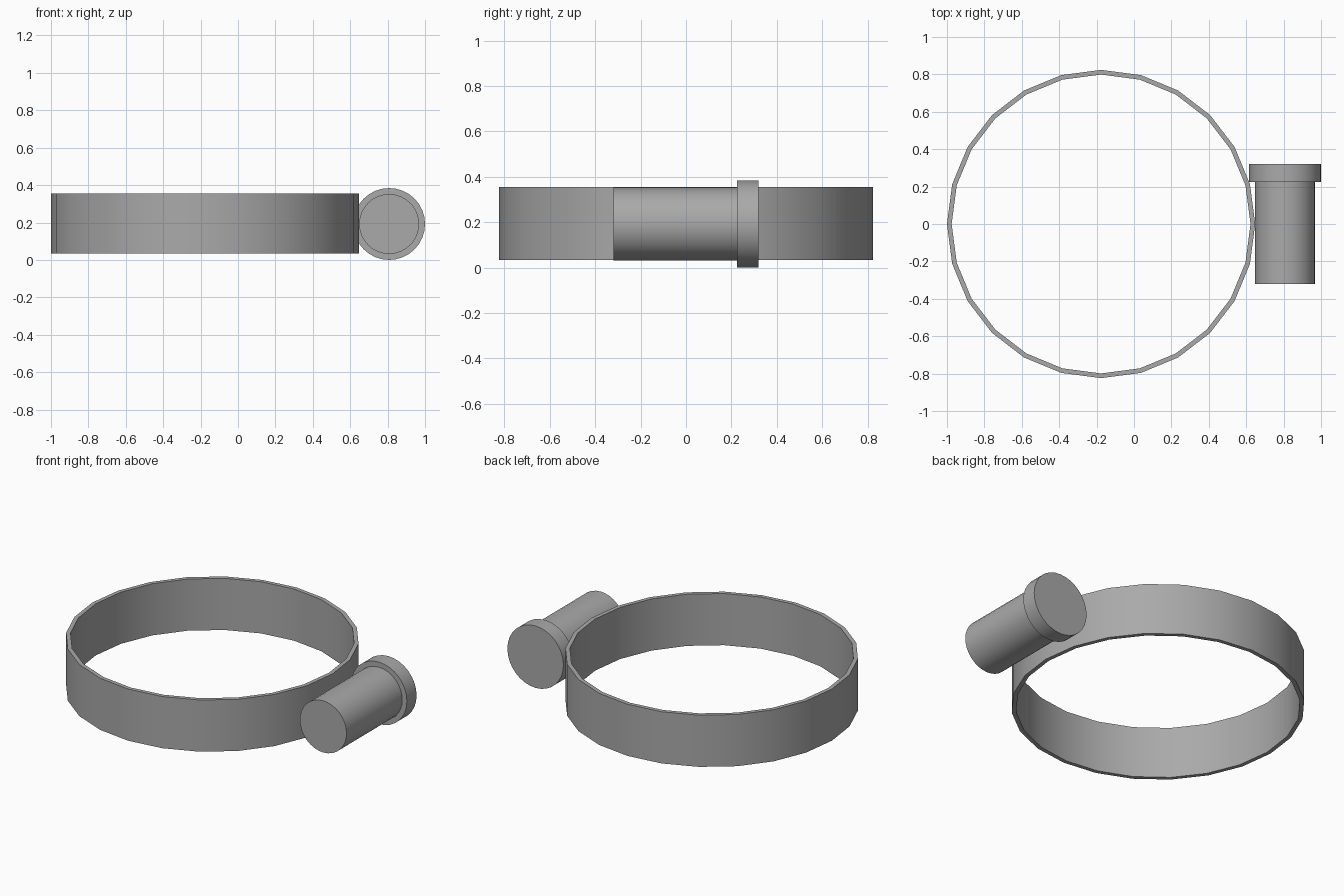
import bpy, bmesh, math
from mathutils import Matrix

if "Cube" in bpy.data.objects:
    bpy.data.objects.remove(bpy.data.objects["Cube"])

# Darker grey metal
METAL = bpy.data.materials.new("dark_metal")
METAL.diffuse_color = (0.4, 0.4, 0.4, 1)
METAL.use_nodes = True
METAL.node_tree.nodes["Principled BSDF"].inputs["Base Color"].default_value = METAL.diffuse_color


def lathe(name, profile, sides, location, along_y=False, closed=False):
    """Revolve a (radius, height) profile about z, optionally laid along y."""
    bm = bmesh.new()
    rings = []
    for r, h in profile:
        rings.append([bm.verts.new((r * math.cos(2 * math.pi * i / sides),
                                    r * math.sin(2 * math.pi * i / sides), h))
                      for i in range(sides)])
    pairs = list(zip(rings, rings[1:]))
    if closed:
        pairs.append((rings[-1], rings[0]))
    else:
        bm.faces.new(rings[0])
        bm.faces.new(rings[-1])
    for a, b in pairs:
        for i in range(sides):
            j = (i + 1) % sides
            bm.faces.new((a[i], a[j], b[j], b[i]))
    if along_y:
        bm.transform(Matrix.Rotation(math.radians(-90), 4, 'X'))
    bmesh.ops.recalc_face_normals(bm, faces=bm.faces)
    mesh = bpy.data.meshes.new(name)
    bm.to_mesh(mesh)
    bm.free()
    mesh.materials.append(METAL)
    obj = bpy.data.objects.new(name, mesh)
    obj.location = location
    bpy.context.collection.objects.link(obj)
    bpy.ops.object.select_all(action='DESELECT')
    obj.select_set(True)
    bpy.context.view_layer.objects.active = obj
    bpy.ops.object.shade_smooth_by_angle(angle=math.radians(30))
    return obj


# Thin open band
lathe("clamp_band", [(0.824, 0.034), (0.824, 0.354), (0.799, 0.354), (0.799, 0.034)],
      24, (-0.176, 0, 0), closed=True)

# Tightening screw lying along y: shaft and wider head at the back
AXIS = (0.808, 0, 0.192)
lathe("screw_shaft", [(0.16, -0.32), (0.16, 0.225)], 32, AXIS, along_y=True)
lathe("screw_head", [(0.192, 0.225), (0.192, 0.32)], 32, AXIS, along_y=True)
